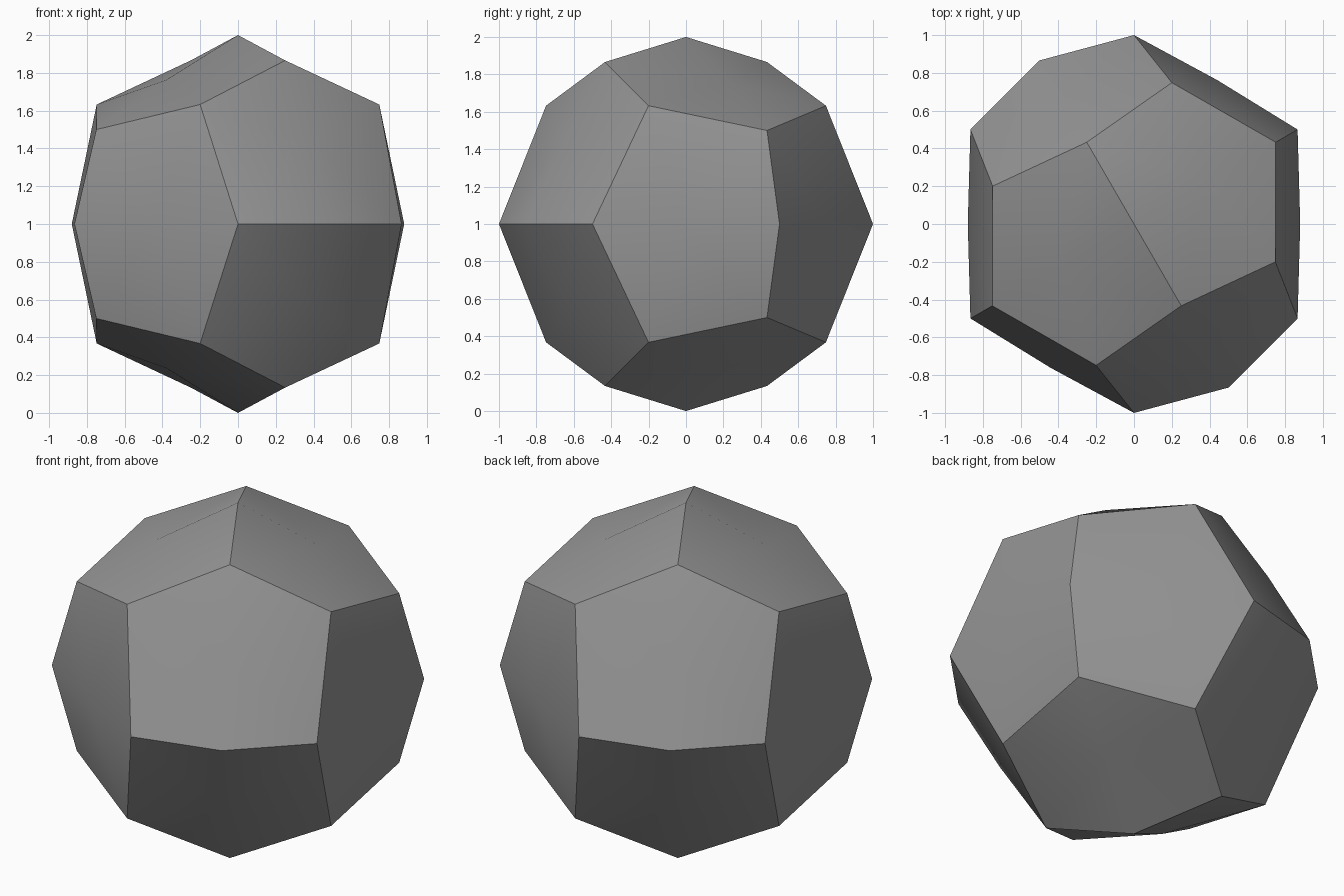
import bpy
import bmesh
from math import radians, sqrt, cos, sin
from mathutils import Matrix, Vector

cube = bpy.data.objects.get("Cube")
if cube:
    bpy.data.objects.remove(cube, do_unlink=True)

# One flat grey
grey = bpy.data.materials.new("stone_grey")
grey.use_nodes = True
colour = (0.3, 0.3, 0.3, 1)
grey.diffuse_color = colour
grey.node_tree.nodes["Principled BSDF"].inputs["Base Color"].default_value = colour

LONG, SHORT = cos(radians(30)), sin(radians(30))
CORNER = Vector((sqrt(0.3), sqrt(0.3), sqrt(0.4)))
DOME = 0.88  # distance of each face centre from the middle

bm = bmesh.new()
points = {}


def vert(co):
    key = tuple(round(c, 3) + 0.0 for c in co)
    if key not in points:
        points[key] = bm.verts.new(co)
    return points[key]


# Twelve domed pentagons, each a fan around its raised centre
for axis in range(3):
    far, side = (axis + 1) % 3, (axis + 2) % 3
    for sa in (1, -1):
        for sf in (1, -1):
            def at(a, f, s):
                co = Vector((0, 0, 0))
                co[axis], co[far], co[side] = a * sa, f * sf, s
                return co

            a, f, s = CORNER[axis], CORNER[far], CORNER[side]
            ring = [vert(c) for c in (
                at(1, 0, 0), at(LONG, 0, SHORT), at(a, f, s),
                at(SHORT, LONG, 0), at(a, f, -s), at(LONG, 0, -SHORT))]
            centre = vert(at(DOME * LONG, DOME * SHORT, 0))
            for p, q in zip(ring, ring[1:] + ring[:1]):
                bm.faces.new((centre, p, q))
            # Crisp outline around each smooth pentagon
            for p, q in zip(ring, ring[1:] + ring[:1]):
                bm.edges.get((p, q)).smooth = False

bmesh.ops.recalc_face_normals(bm, faces=bm.faces)
for face in bm.faces:
    face.smooth = True

# Turn into place and rest on the ground
bm.transform(Matrix.Translation((0, 0, 1)) @ Matrix.Rotation(radians(30), 4, 'Z'))
mesh = bpy.data.meshes.new("twelve_sided_stone")
bm.to_mesh(mesh)
bm.free()
mesh.materials.append(grey)
stone = bpy.data.objects.new("twelve_sided_stone", mesh)
bpy.context.collection.objects.link(stone)
